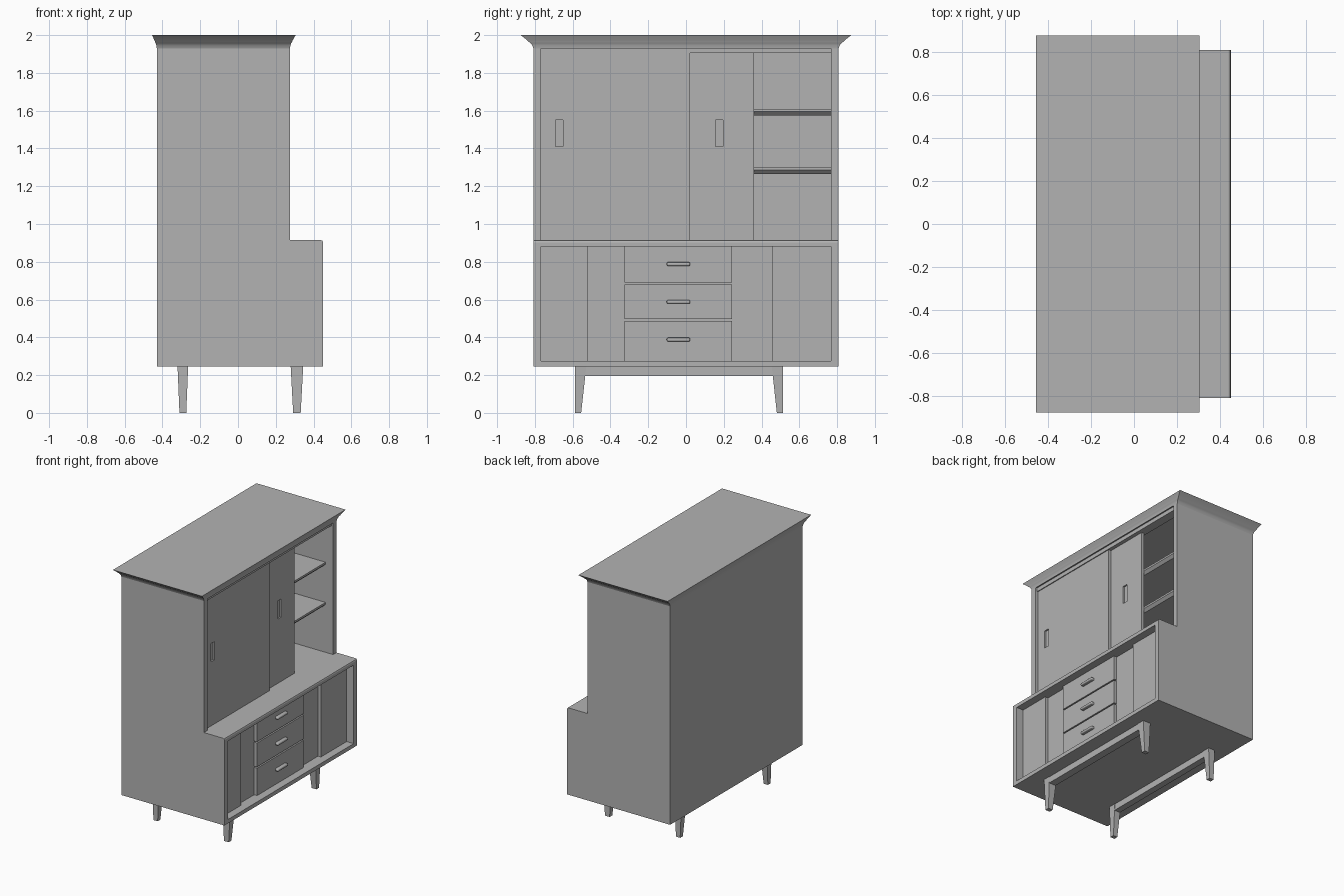
import bpy
import bmesh
from mathutils import Vector

cube = bpy.data.objects.get("Cube")
if cube:
    bpy.data.objects.remove(cube)

grey = bpy.data.materials.new("plain_grey")
grey.use_nodes = True
COLOUR = (0.45, 0.45, 0.45, 1)
grey.diffuse_color = COLOUR
grey.node_tree.nodes["Principled BSDF"].inputs["Base Color"].default_value = COLOUR

# Main dimensions
BACK, UPPER, LOWER = -0.43, 0.275, 0.45
HALF, INNER = 0.808, 0.767
FLOOR, COUNTER, TOP = 0.245, 0.915, 2.0


def finish(name, bm, smooth=False):
    bmesh.ops.recalc_face_normals(bm, faces=bm.faces)
    mesh = bpy.data.meshes.new(name)
    bm.to_mesh(mesh)
    bm.free()
    mesh.materials.append(grey)
    obj = bpy.data.objects.new(name, mesh)
    bpy.context.collection.objects.link(obj)
    if smooth:
        bpy.ops.object.select_all(action="DESELECT")
        obj.select_set(True)
        bpy.context.view_layer.objects.active = obj
        bpy.ops.object.shade_smooth_by_angle(angle=0.6)
    return obj


def box_mesh(x, y, z):
    bm = bmesh.new()
    bmesh.ops.create_cube(bm, size=1)
    for v in bm.verts:
        v.co = [r[0] if c < 0 else r[1] for c, r in zip(v.co, (x, y, z))]
    return bm


def box(name, x, y, z):
    return finish(name, box_mesh(x, y, z))


def extrude_xz(name, points, y0, y1, smooth=False):
    """Extrude a side profile across the width."""
    bm = bmesh.new()
    face = bm.faces.new([bm.verts.new((x, y0, z)) for x, z in points])
    new = bmesh.ops.extrude_face_region(bm, geom=[face])["geom"]
    bmesh.ops.translate(bm, vec=(0, y1 - y0, 0),
                        verts=[v for v in new if isinstance(v, bmesh.types.BMVert)])
    return finish(name, bm, smooth)


# Stepped end panels, with the counter's rounded nose
R = 0.012
nose = [(LOWER, COUNTER - R), (LOWER - R * 0.3, COUNTER - R * 0.3), (LOWER - R, COUNTER)]
side = [(BACK, FLOOR), (LOWER, FLOOR)] + nose + [
    (UPPER, COUNTER), (UPPER, 1.95), (BACK, 1.95)]
extrude_xz("right_end_panel", side, -HALF, -INNER)
extrude_xz("left_end_panel", side, INNER, HALF)

# Carcass boards between the ends
extrude_xz("counter", [(BACK, 0.88), (LOWER, 0.88)] + nose + [(BACK, COUNTER)], -INNER, INNER)
box("bottom_board", (BACK, LOWER), (-INNER, INNER), (FLOOR, 0.275))
box("top_board", (BACK, UPPER), (-INNER, INNER), (1.935, 1.96))
box("back_board", (BACK, BACK + 0.02), (-INNER, INNER), (0.275, 1.935))
box("door_track", (0.19, 0.26), (-INNER, INNER), (1.905, 1.935))

# Cornice with a cove, lofted from rectangular rings
rings = [(0, 1.93), (0.08, 1.945), (0.22, 1.957), (0.42, 1.967), (0.48, 1.972), (1, TOP)]
bm = bmesh.new()
loops = []
for t, z in rings:
    x0, x1, y = BACK - 0.025 * t, UPPER + 0.03 * t, HALF + 0.067 * t
    loops.append([bm.verts.new(p) for p in
                  ((x0, -y, z), (x1, -y, z), (x1, y, z), (x0, y, z))])
for a, b in zip(loops, loops[1:]):
    for i in range(4):
        j = (i + 1) % 4
        bm.faces.new((a[i], a[j], b[j], b[i]))
bm.faces.new(loops[-1])
finish("cornice", bm, True)


# Upper sliding doors with sunken finger pulls
def sliding_door(name, x, y, pull_y):
    z_pull = (1.41, 1.55)
    bm = box_mesh((x - 0.02, x), y, (COUNTER, 1.905))
    cuts = [((0, p, 0), (0, 1, 0)) for p in pull_y] + [((0, 0, p), (0, 0, 1)) for p in z_pull]
    for co, no in cuts:
        bmesh.ops.bisect_plane(bm, geom=bm.verts[:] + bm.edges[:] + bm.faces[:],
                               plane_co=co, plane_no=no)
    middle = Vector((x, sum(pull_y) / 2, sum(z_pull) / 2))
    pull = min(bm.faces, key=lambda f: (f.calc_center_median() - middle).length)
    new = bmesh.ops.extrude_discrete_faces(bm, faces=[pull])["faces"][0]
    bmesh.ops.translate(bm, vec=(-0.012, 0, 0), verts=new.verts[:])
    finish(name, bm)


sliding_door("front_sliding_door", 0.253, (-INNER, 0.02), (-0.69, -0.65))
sliding_door("rear_sliding_door", 0.231, (-0.05, 0.36), (0.155, 0.195))

# Shelves with an undercut front edge
for i, z in enumerate((1.265, 1.575)):
    profile = [(BACK + 0.02, z), (0.19, z), (0.21, z + 0.02), (0.21, z + 0.035),
               (BACK + 0.02, z + 0.035)]
    extrude_xz(f"shelf_{i + 1}", profile, -INNER, INNER)

# Lower sliding panels: outer pair in front, inner pair set back
LOW = (0.275, 0.88)
FACE, INSET = 0.39, 0.365
box("outer_panel_right", (INSET, FACE), (-INNER, -0.52), LOW)
box("outer_panel_left", (INSET, FACE), (0.455, INNER), LOW)
box("inner_panels", (INSET - 0.02, INSET), (-INNER, INNER), LOW)

# Drawers with rounded bar pulls
drawers = [((0.275, 0.486), 0.388), ((0.496, 0.68), 0.588), ((0.69, 0.88), 0.788)]
for i, (z, pull_z) in enumerate(drawers):
    box(f"drawer_{i + 1}", (INSET, FACE), (-0.325, 0.243), z)
    bm = box_mesh((FACE - 0.005, FACE + 0.025), (-0.102, 0.022), (pull_z - 0.01, pull_z + 0.01))
    ends = [e for e in bm.edges
            if abs(e.verts[0].co.x - e.verts[1].co.x) > 0.01
            or min(v.co.x for v in e.verts) > FACE]
    bmesh.ops.bevel(bm, geom=ends, offset=0.007, segments=3, profile=0.5, affect="EDGES")
    finish(f"drawer_pull_{i + 1}", bm, True)

# Leg frames: a rail joining two tapered legs
Y0, Y1, RAIL = -0.588, 0.514, 0.195


def leg_frame(name, centre, top_half, foot_half):
    half_at = lambda z: foot_half + (top_half - foot_half) * z / FLOOR
    box(name + "_rail", (centre - top_half * 0.9, centre + top_half * 0.9),
        (Y0 + 0.01, Y1 - 0.01), (RAIL, FLOOR))
    for label, y, inward in (("right", Y0, 1), ("left", Y1, -1)):
        bm = box_mesh((-1, 1), (0, 1), (0, FLOOR))
        for v in bm.verts:
            depth = 0.06 if v.co.z > 0 else 0.033
            v.co.x = centre + v.co.x * half_at(v.co.z)
            v.co.y = y + inward * depth * v.co.y
        finish(f"{name}_{label}_leg", bm)


leg_frame("front", 0.312, 0.033, 0.02)
leg_frame("back", -0.292, 0.028, 0.018)
